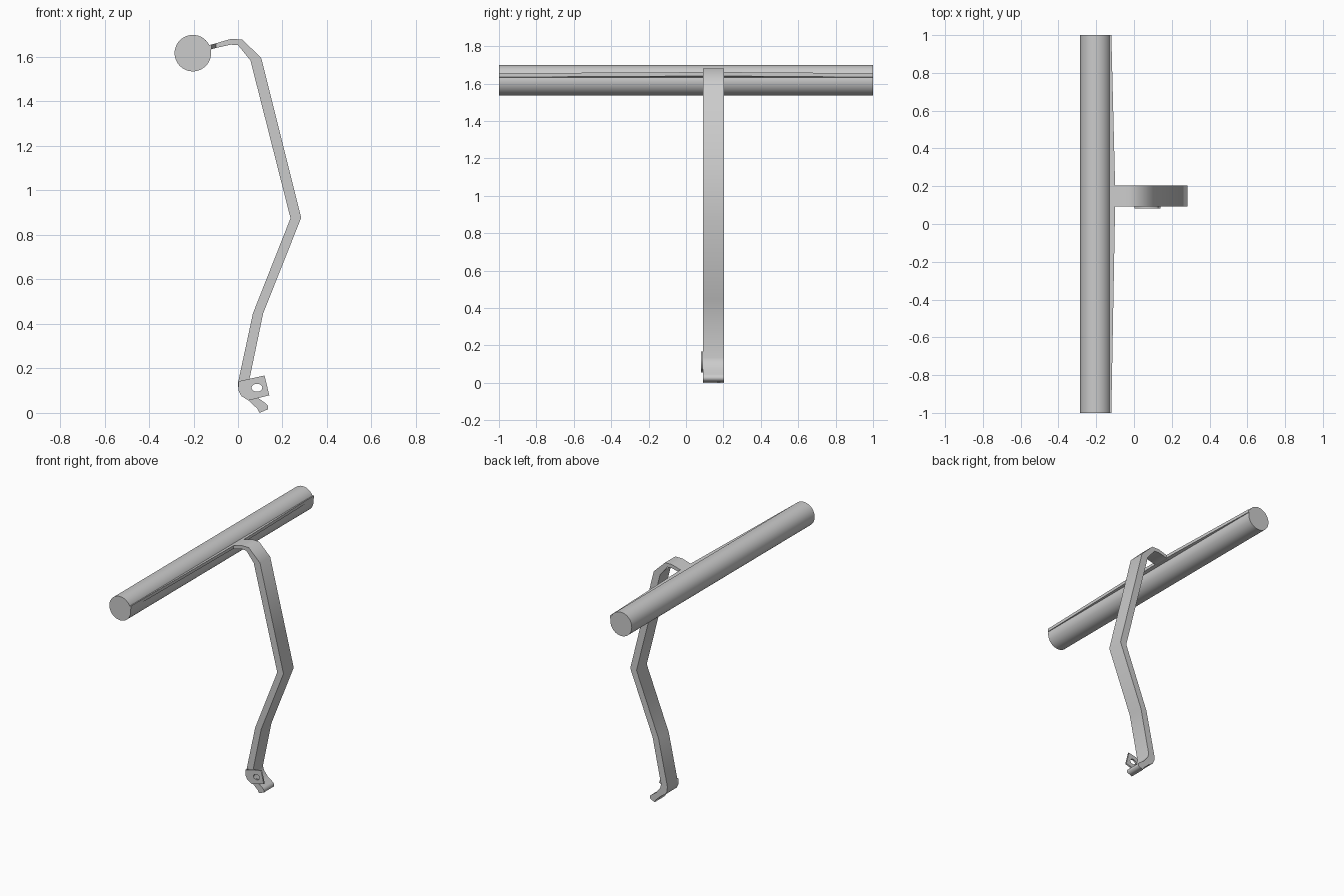
import bpy, math
from math import cos, sin, pi

if "Cube" in bpy.data.objects:
    bpy.data.objects.remove(bpy.data.objects["Cube"])


def extruded_profile(name, loops, y0, y1):
    """Extrude closed x-z outlines (extra loops are holes) from y0 to y1."""
    cu = bpy.data.curves.new(name, 'CURVE')
    cu.dimensions = '2D'
    cu.fill_mode = 'BOTH'
    cu.extrude = (y1 - y0) / 2
    for pts in loops:
        sp = cu.splines.new('POLY')
        sp.points.add(len(pts) - 1)
        for p, (x, z) in zip(sp.points, pts):
            p.co = (x, z, 0, 1)
        sp.use_cyclic_u = True
    ob = bpy.data.objects.new(name, cu)
    bpy.context.collection.objects.link(ob)
    ob.rotation_euler = (pi / 2, 0, 0)
    ob.location.y = (y0 + y1) / 2
    bpy.ops.object.select_all(action='DESELECT')
    ob.select_set(True)
    bpy.context.view_layer.objects.active = ob
    bpy.ops.object.convert(target='MESH')
    ob = bpy.context.object
    ob.name = name
    return ob


# Long round bar
bpy.ops.mesh.primitive_cylinder_add(vertices=48, radius=0.082, depth=2,
                                    location=(-0.203, 0, 1.617),
                                    rotation=(pi / 2, 0, 0))
bpy.context.object.name = "round_bar"
bpy.ops.object.shade_smooth_by_angle()

# Bent flat arm, from the bar over the top and down to the hooked foot
outer = [(-0.128, 1.652), (-0.10, 1.661), (-0.035, 1.680), (0.018, 1.679),
         (0.104, 1.596), (0.284, 0.877), (0.113, 0.447), (0.048, 0.135),
         (0.056, 0.108), (0.088, 0.068), (0.122, 0.045), (0.134, 0.033),
         (0.134, 0.016)]
inner = [(0.096, 0.0), (0.088, 0.018), (0.047, 0.056), (0.016, 0.075),
         (0.002, 0.10), (0.0, 0.135), (0.067, 0.447), (0.236, 0.875),
         (0.056, 1.584), (0.0, 1.653), (-0.033, 1.655), (-0.10, 1.640),
         (-0.128, 1.632)]
extruded_profile("bent_arm", [outer + inner], 0.092, 0.204)

# Side tab with an oval hole
tab = [(0.002, 0.142), (0.119, 0.168), (0.141, 0.079), (0.047, 0.056),
       (0.016, 0.075), (0.002, 0.10)]
hole = [(0.085 + 0.024 * cos(a), 0.113 + 0.018 * sin(a))
        for a in (2 * pi * i / 16 for i in range(16))]
extruded_profile("foot_tab", [tab, hole], 0.081, 0.092)

# Thin fin tapering from the arm to both ends of the bar
plan = [(-0.15, -1), (-0.120, -1), (-0.10, 0.092), (-0.10, 0.204),
        (-0.120, 1), (-0.15, 1)]
n = len(plan)
verts = [(x, y, base + 0.28 * (x + 0.10))
         for base in (1.640, 1.661) for x, y in plan]
faces = [tuple(reversed(range(n))), tuple(range(n, 2 * n))]
faces += [(i, (i + 1) % n, n + (i + 1) % n, n + i) for i in range(n)]
me = bpy.data.meshes.new("bar_fin")
me.from_pydata(verts, [], faces)
bpy.context.collection.objects.link(bpy.data.objects.new("bar_fin", me))
